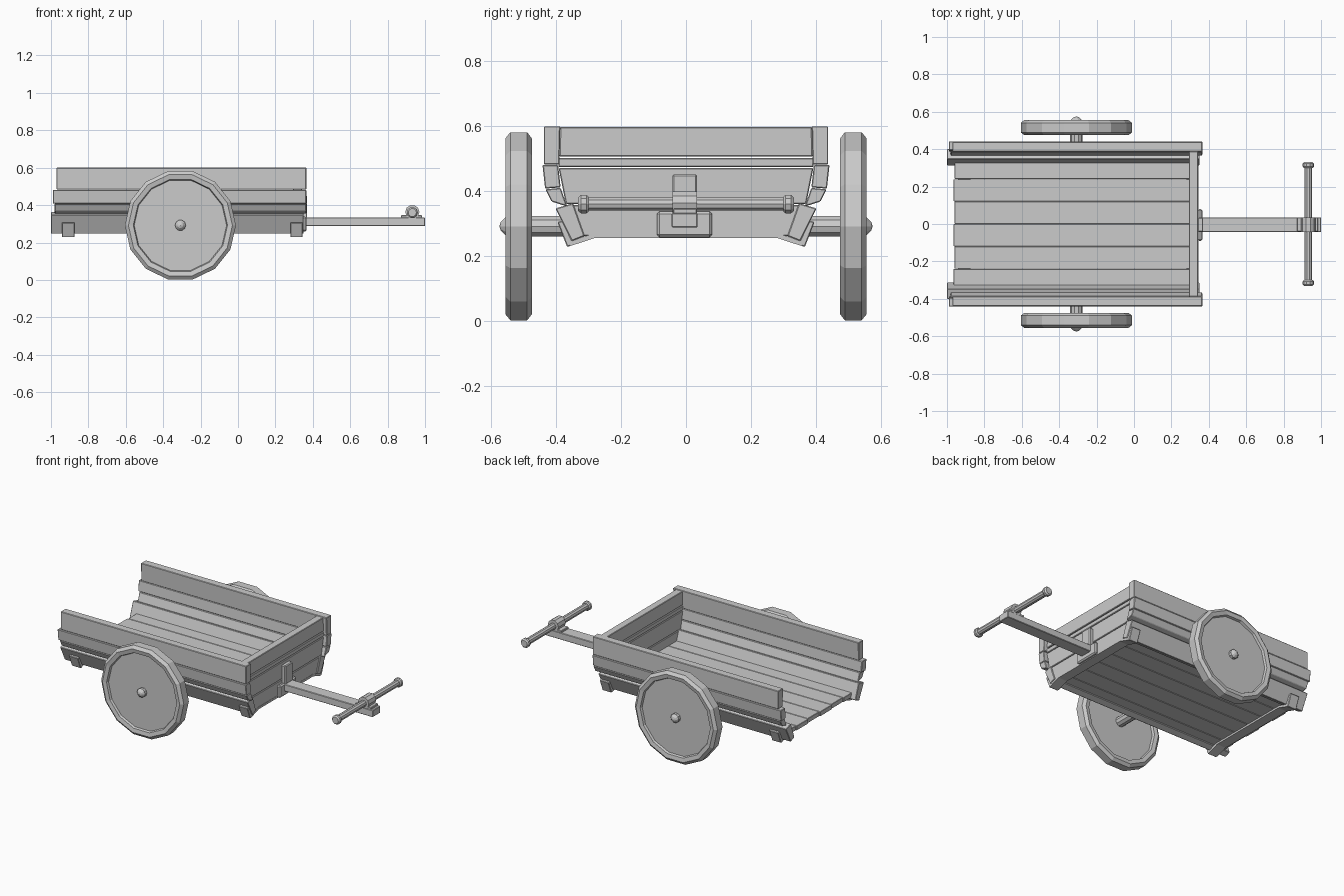
import bpy, bmesh, math
from mathutils import Matrix

if "Cube" in bpy.data.objects:
    bpy.data.objects.remove(bpy.data.objects["Cube"])


def finish(name, bm, bevel=0.0):
    bmesh.ops.recalc_face_normals(bm, faces=bm.faces)
    me = bpy.data.meshes.new(name)
    bm.to_mesh(me)
    bm.free()
    ob = bpy.data.objects.new(name, me)
    bpy.context.collection.objects.link(ob)
    if bevel:
        m = ob.modifiers.new("edge", 'BEVEL')
        m.width, m.segments = bevel, 1
    return ob


def prism(name, profile, x0, x1, side=1, bevel=0.003):
    """Extrude a (y, z) outline along x; side=-1 mirrors it in y."""
    bm = bmesh.new()
    a = [bm.verts.new((x0, y * side, z)) for y, z in profile]
    b = [bm.verts.new((x1, y * side, z)) for y, z in profile]
    n = len(a)
    bm.faces.new(a)
    bm.faces.new(b[::-1])
    for i in range(n):
        bm.faces.new((a[i], a[(i + 1) % n], b[(i + 1) % n], b[i]))
    return finish(name, bm, bevel)


def box(name, x0, x1, y0, y1, z0, z1, bevel=0.003):
    return prism(name, [(y0, z0), (y1, z0), (y1, z1), (y0, z1)], x0, x1, 1, bevel)


def lathe(name, profile, sides, x, z, side=1):
    """Turn an (r, y) outline about the y axis through (x, z)."""
    bm = bmesh.new()
    rings = []
    for r, y in profile:
        if r == 0:
            rings.append([bm.verts.new((x, y * side, z))] * sides)
        else:
            rings.append([bm.verts.new((x + r * math.cos(math.tau * i / sides), y * side,
                                        z + r * math.sin(math.tau * i / sides))) for i in range(sides)])
    for p, q in zip(rings, rings[1:]):
        for i in range(sides):
            j = (i + 1) % sides
            vs = list(dict.fromkeys((p[i], p[j], q[j], q[i])))
            if len(vs) > 2:
                bm.faces.new(vs)
    return finish(name, bm)


WX, WZ = -0.308, 0.292

# floor planks
edges = [-0.335, -0.24, -0.12, 0, 0.12, 0.24, 0.335]
for i, (a, b) in enumerate(zip(edges, edges[1:])):
    box(f"floor_plank_{i}", -0.965 + 0.006 * (i % 2), 0.31, a + 0.001, b - 0.001, 0.268, 0.298, 0.002)

for s, tag in ((1, "left"), (-1, "right")):
    # side wall planks, curving inward towards the floor
    prism(f"{tag}_top_plank", [(0.387, 0.6), (0.438, 0.6), (0.438, 0.483), (0.39, 0.483)], -0.97, 0.365, s)
    prism(f"{tag}_middle_plank", [(0.394, 0.481), (0.442, 0.481), (0.434, 0.408), (0.386, 0.412)], -0.99, 0.365, s)
    prism(f"{tag}_lower_plank", [(0.386, 0.41), (0.433, 0.406), (0.414, 0.368), (0.366, 0.353)], -0.98, 0.365, s)
    prism(f"{tag}_bottom_plank", [(0.402, 0.347), (0.348, 0.363), (0.312, 0.262), (0.352, 0.246)], -1.0, 0.35, s)
    # tilted brackets at both ends
    for x, end in ((-0.94, "rear"), (0.28, "front")):
        prism(f"{tag}_{end}_bracket", [(0.396, 0.305), (0.335, 0.32), (0.31, 0.25), (0.366, 0.228)],
              x, x + 0.065, s)
        prism(f"{tag}_{end}_strap", [(0.36, 0.23), (0.28, 0.256), (0, 0.256), (0, 0.27), (0.28, 0.27), (0.35, 0.25)],
              x, x + 0.065, s, 0)
    # wheel: tyre ring with a recessed solid disc
    lathe(f"{tag}_wheel", [(0, 0.495), (0.247, 0.495), (0.252, 0.479), (0.278, 0.475), (0.297, 0.489),
                           (0.297, 0.541), (0.278, 0.556), (0.252, 0.551), (0.247, 0.537), (0, 0.537)],
          14, WX, WZ, s)
    lathe(f"{tag}_axle", [(0, 0.335), (0.033, 0.335), (0.033, 0.5), (0, 0.5)], 10, WX, WZ, s)
    lathe(f"{tag}_hub_cap", [(0, 0.53), (0.029, 0.53), (0.029, 0.556), (0.015, 0.57), (0, 0.575)], 10, WX, WZ, s)

# front wall boards
for i, (w0, z0, w1, z1) in enumerate([(0.325, 0.262, 0.355, 0.357), (0.37, 0.36, 0.392, 0.471),
                                      (0.393, 0.474, 0.393, 0.502), (0.39, 0.507, 0.388, 0.597)]):
    prism(f"front_board_{i}", [(-w0, z0), (w0, z0), (w1, z1), (-w1, z1)], 0.295, 0.343)

# drawbar mount, drawbar and grip
box("mount_plate", 0.34, 0.366, -0.09, 0.08, 0.258, 0.338, 0.008)
box("mount_post", 0.34, 0.37, -0.042, 0.034, 0.33, 0.452, 0.005)
box("drawbar", 0.34, 1.0, -0.044, 0.036, 0.288, 0.333)
box("grip_base", 0.872, 0.985, -0.04, 0.034, 0.33, 0.346)
lathe("grip_clamp", [(0, -0.042), (0.038, -0.042), (0.038, 0.034), (0, 0.034)], 10, 0.932, 0.363)
lathe("grip_bar", [(0, -0.32), (0.021, -0.32), (0.021, 0.32), (0, 0.32)], 10, 0.932, 0.36)
for s, tag in ((1, "left"), (-1, "right")):
    lathe(f"{tag}_grip_knob", [(0, 0.3), (0.024, 0.3), (0.03, 0.307), (0.03, 0.323), (0.022, 0.332), (0, 0.332)],
          10, 0.932, 0.36, s)
